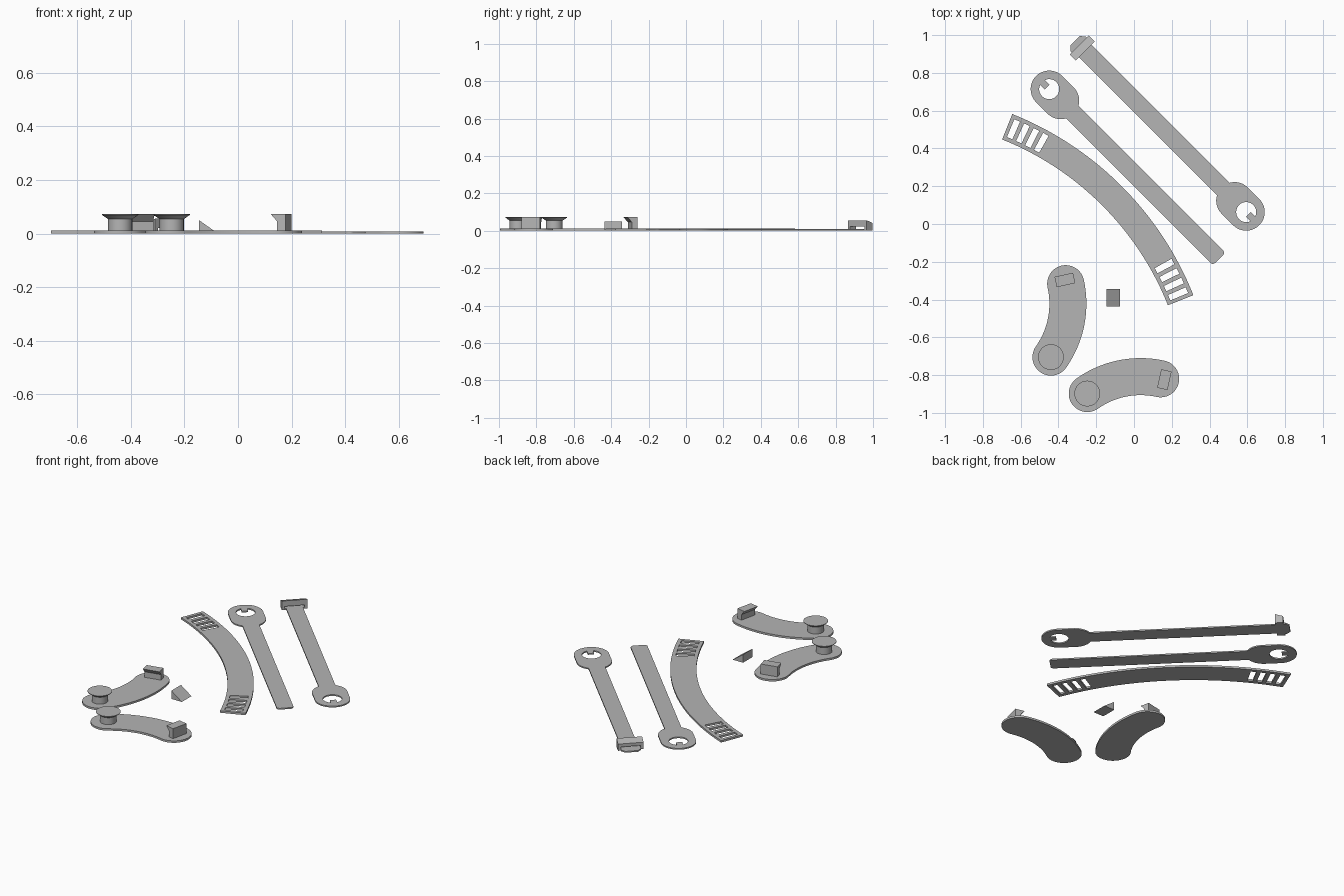
import bpy, bmesh
from math import cos, sin, asin, sqrt, radians, pi
from mathutils import Matrix

if "Cube" in bpy.data.objects:
    bpy.data.objects.remove(bpy.data.objects["Cube"])

grey = bpy.data.materials.new("plain grey plastic")
grey.diffuse_color = (0.46, 0.46, 0.46, 1)
grey.use_nodes = True
grey.node_tree.nodes["Principled BSDF"].inputs["Base Color"].default_value = grey.diffuse_color


def add_object(name, bm, loc=(0, 0, 0), rot=0.0):
    bmesh.ops.remove_doubles(bm, verts=bm.verts, dist=1e-5)
    bmesh.ops.recalc_face_normals(bm, faces=bm.faces)
    bm.transform(Matrix.Translation(loc) @ Matrix.Rotation(radians(rot), 4, 'Z'))
    me = bpy.data.meshes.new(name)
    bm.to_mesh(me)
    bm.free()
    me.materials.append(grey)
    ob = bpy.data.objects.new(name, me)
    bpy.context.collection.objects.link(ob)
    return ob


def plate(name, loops, height, loc=(0, 0, 0), rot=0.0):
    """Flat plate from an outline and hole loops."""
    cu = bpy.data.curves.new(name + " outline", 'CURVE')
    cu.dimensions = '2D'
    cu.fill_mode = 'BOTH'
    cu.extrude = height / 2
    for loop in loops:
        sp = cu.splines.new('POLY')
        sp.points.add(len(loop) - 1)
        for p, (x, y) in zip(sp.points, loop):
            p.co = (x, y, 0, 1)
        sp.use_cyclic_u = True
    tmp = bpy.data.objects.new(name + " outline", cu)
    bpy.context.collection.objects.link(tmp)
    dg = bpy.context.evaluated_depsgraph_get()
    me = bpy.data.meshes.new_from_object(tmp.evaluated_get(dg))
    bm = bmesh.new()
    bm.from_mesh(me)
    bpy.data.objects.remove(tmp)
    bpy.data.curves.remove(cu)
    bpy.data.meshes.remove(me)
    bmesh.ops.translate(bm, verts=bm.verts, vec=(0, 0, height / 2))
    return add_object(name, bm, loc, rot)


def prism_mesh(profile, depth):
    """(x, z) profile extruded along y, centred."""
    bm = bmesh.new()
    f = bm.faces.new([bm.verts.new((x, -depth / 2, z)) for x, z in profile])
    ext = bmesh.ops.extrude_face_region(bm, geom=[f])
    bmesh.ops.translate(bm, vec=(0, depth, 0),
                        verts=[v for v in ext['geom'] if isinstance(v, bmesh.types.BMVert)])
    return bm


def arc(cx, cy, r, a0, a1, n=24):
    return [(cx + r * cos(radians(a0 + (a1 - a0) * i / n)),
             cy + r * sin(radians(a0 + (a1 - a0) * i / n))) for i in range(n + 1)]


# ---- straps with a keyhole ring head ----
HEAD, NECK, HALF, HOLE, TAB = 0.098, 0.086, 0.047, 0.053, 0.018


def strap(name, end, loc, rot):
    """end: upper half of the tip outline, from bar to centre line."""
    meet = asin(HALF / HEAD) * 180 / pi
    upper = end[::-1] + arc(NECK, 0, HEAD, meet, 90, 10) + arc(0, 0, HEAD, 90, 180)
    outline = upper + [(x, -y) for x, y in upper[-2::-1]]
    t = 180 - asin(TAB / HOLE) * 180 / pi
    hole = arc(0, 0, HOLE, -t, t, 40) + [(-0.016, TAB), (-0.016, -TAB)]
    plate(name, [outline, hole], 0.008, loc, rot)


RING_A, RING_B = (0.594, 0.063, 0), (-0.449, 0.714, 0)
strap("clip_strap", [(1.205, HALF), (1.205, 0.056), (1.26, 0.056), (1.282, 0.035)], RING_A, 135)
strap("plain_strap", arc(1.254, HALF - 0.018, 0.018, 90, 0, 5), RING_B, -45)

# bridge-shaped clip: U section, top sloping down towards the tip
w, s = 0.0715, 0.056
bm = prism_mesh([(-w, 0), (-s, 0), (-s, 0.022), (s, 0.022), (s, 0), (w, 0), (w, 0.056), (-w, 0.056)], 0.045)
for v in bm.verts:
    if v.co.z > 0.05 and v.co.y > 0:
        v.co.z = 0.041
d = 1.228 / sqrt(2)
add_object("strap_clip", bm, (RING_A[0] - d, RING_A[1] + d, 0), 45)

# ---- curved band with four slots at each end ----
BX, BY, BR, SPAN = -1.281, -1.013, 1.645, 23.25
loops = [arc(BX, BY, BR + 0.0725, 45 - SPAN, 45 + SPAN, 48) +
         arc(BX, BY, BR - 0.0725, 45 + SPAN, 45 - SPAN, 48)]
for side in (-1, 1):
    for k in range(4):
        a = 45 + side * (22.0 - 1.9 * k)
        loops.append(arc(BX, BY, BR + 0.051, a - 0.56, a + 0.56, 1) +
                     arc(BX, BY, BR - 0.051, a + 0.56, a - 0.56, 1))
plate("slotted_curved_band", loops, 0.012)

# ---- two curved arms, each with a knob and a hook ----
AR, AW = 0.49, 0.098


def arm(side, cx, cy, knob_a, hook_a):
    a0, a1 = sorted((knob_a, hook_a))

    def point(a, r=AR):
        return cx + r * cos(radians(a)), cy + r * sin(radians(a))

    outline = (arc(cx, cy, AR + AW, a0, a1)[:-1] + arc(*point(a1), AW, a1, a1 + 180)[:-1] +
               arc(cx, cy, AR - AW, a1, a0)[:-1] + arc(*point(a0), AW, a0 + 180, a0 + 360)[:-1])
    plate(side + "_arm", [outline], 0.012)

    # flared knob, turned from a profile
    bm = bmesh.new()
    prof = [(0, 0.01), (0.045, 0.01), (0.045, 0.054), (0.068, 0.07), (0.068, 0.073), (0, 0.073)]
    vs = [bm.verts.new((r, 0, z)) for r, z in prof]
    es = [bm.edges.new(p) for p in zip(vs, vs[1:])]
    bmesh.ops.spin(bm, geom=vs + es, cent=(0, 0, 0), axis=(0, 0, 1), angle=2 * pi, steps=48)
    add_object(side + "_knob", bm, (*point(knob_a), 0))

    # hook overhanging towards the knob
    turn = 90 if hook_a > knob_a else -90
    hx, hy = point(hook_a)
    t = radians(hook_a + turn)
    bm = prism_mesh([(-0.004, 0.01), (0.028, 0.01), (0.028, 0.073),
                     (-0.028, 0.073), (-0.004, 0.046)], 0.1)
    add_object(side + "_hook", bm, (hx + 0.02 * cos(t), hy + 0.02 * sin(t), 0), hook_a + turn)


arm("left", -0.84, -0.422, -35.2, 12.5)
arm("right", 0.035, -1.298, 125.2, 77.5)

# ---- loose wedge ----
add_object("wedge", prism_mesh([(-0.145, 0), (-0.074, 0), (-0.145, 0.05)], 0.093), (0, -0.39, 0))

# smooth round sides, keep edges sharp
bpy.ops.object.select_all(action='SELECT')
bpy.context.view_layer.objects.active = bpy.context.selected_objects[0]
bpy.ops.object.shade_smooth_by_angle(angle=radians(30))
